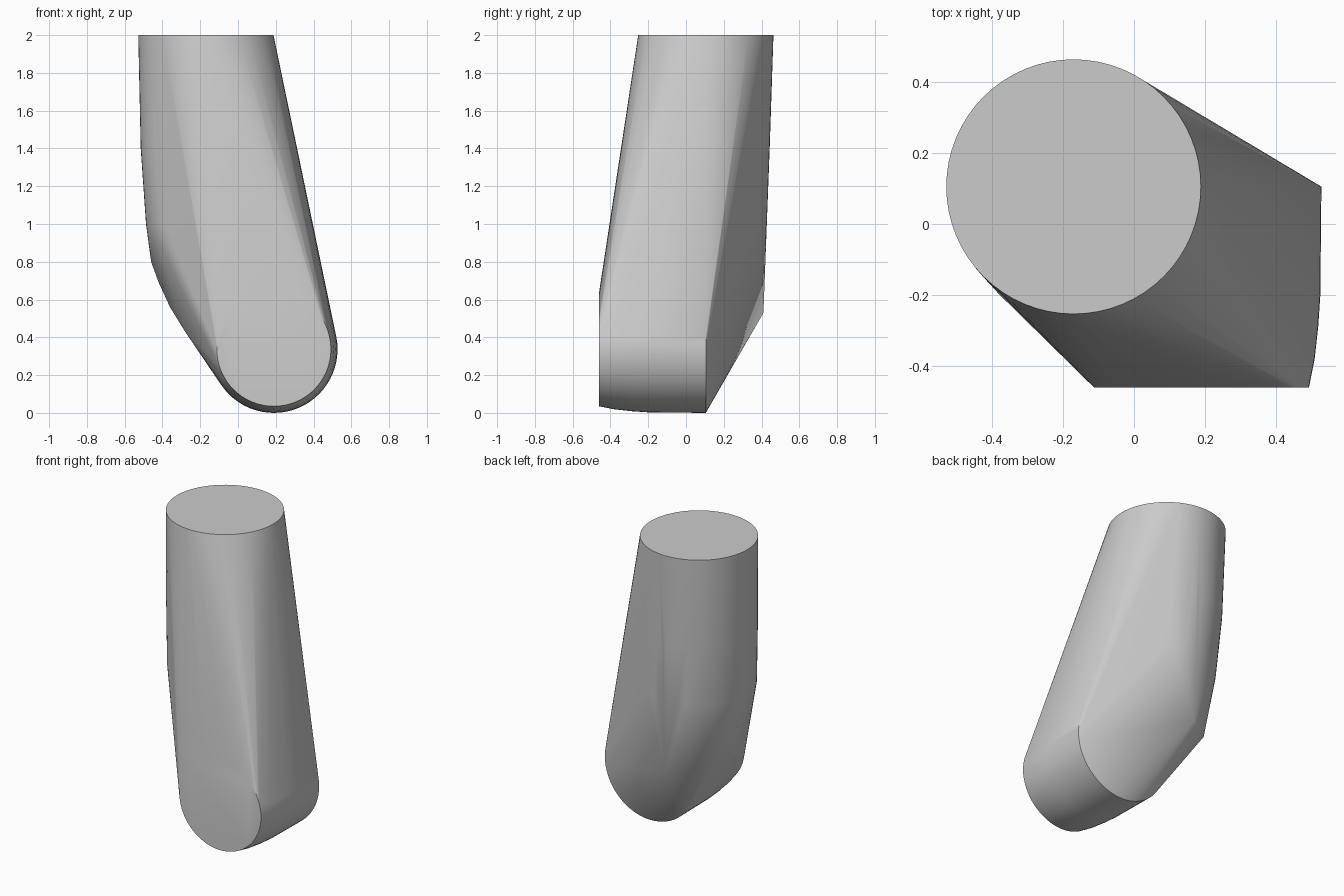
import bpy
import bmesh
from math import cos, sin, tau, radians

cube = bpy.data.objects.get("Cube")
if cube:
    bpy.data.objects.remove(cube, do_unlink=True)

grey = bpy.data.materials.new("plain grey")
grey.use_nodes = True
colour = (0.6, 0.6, 0.6, 1)
grey.diffuse_color = colour
grey.node_tree.nodes["Principled BSDF"].inputs["Base Color"].default_value = colour

SIDES = 64
bm = bmesh.new()


def level_ring(x, y, z, r):
    """Horizontal ring of the upright limb."""
    for i in range(SIDES):
        a = tau * i / SIDES
        bm.verts.new((x + r * cos(a), y + r * sin(a), z))


def upright_ring(y, r, x=0.19, z=0.337):
    """Ring of the short barrel that points forward."""
    for i in range(SIDES):
        a = tau * i / SIDES
        bm.verts.new((x + r * cos(a), y, z + r * sin(a)))


# Upright limb, leaning slightly as it drops
for ring in [(-0.17, 0.105, 2, 0.358), (-0.16, 0.088, 1.4, 0.355), (-0.125, 0.06, 1.0, 0.362)]:
    level_ring(*ring)

# Forward barrel with a rounded front rim
for y, r in [(-0.46, 0.302), (-0.38, 0.318), (-0.29, 0.328), (-0.2, 0.334), (0.105, 0.337)]:
    upright_ring(y, r)

# Heel point and the rounded outer side of the elbow
for point in [(-0.13, 0.41, 0.53), (-0.35, 0.24, 0.57), (-0.46, 0.12, 0.8),
              (-0.42, 0.12, 0.69), (-0.36, 0.08, 0.56), (-0.28, -0.12, 0.43),
              (-0.29, 0.2, 0.49)]:
    bm.verts.new(point)

# Skin all sections into one convex body with clean flat caps
hull = bmesh.ops.convex_hull(bm, input=bm.verts[:])
spare = {v for v in hull["geom_interior"] + hull["geom_unused"]
         if isinstance(v, bmesh.types.BMVert)}
bmesh.ops.delete(bm, geom=list(spare), context="VERTS")
bmesh.ops.dissolve_limit(bm, angle_limit=radians(0.3), verts=bm.verts[:], edges=bm.edges[:])
bmesh.ops.recalc_face_normals(bm, faces=bm.faces[:])

mesh = bpy.data.meshes.new("bent_limb")
bm.to_mesh(mesh)
bm.free()
mesh.materials.append(grey)
limb = bpy.data.objects.new("bent_limb", mesh)
bpy.context.collection.objects.link(limb)

bpy.ops.object.select_all(action="DESELECT")
limb.select_set(True)
bpy.context.view_layer.objects.active = limb
bpy.ops.object.shade_smooth_by_angle(angle=radians(30))
